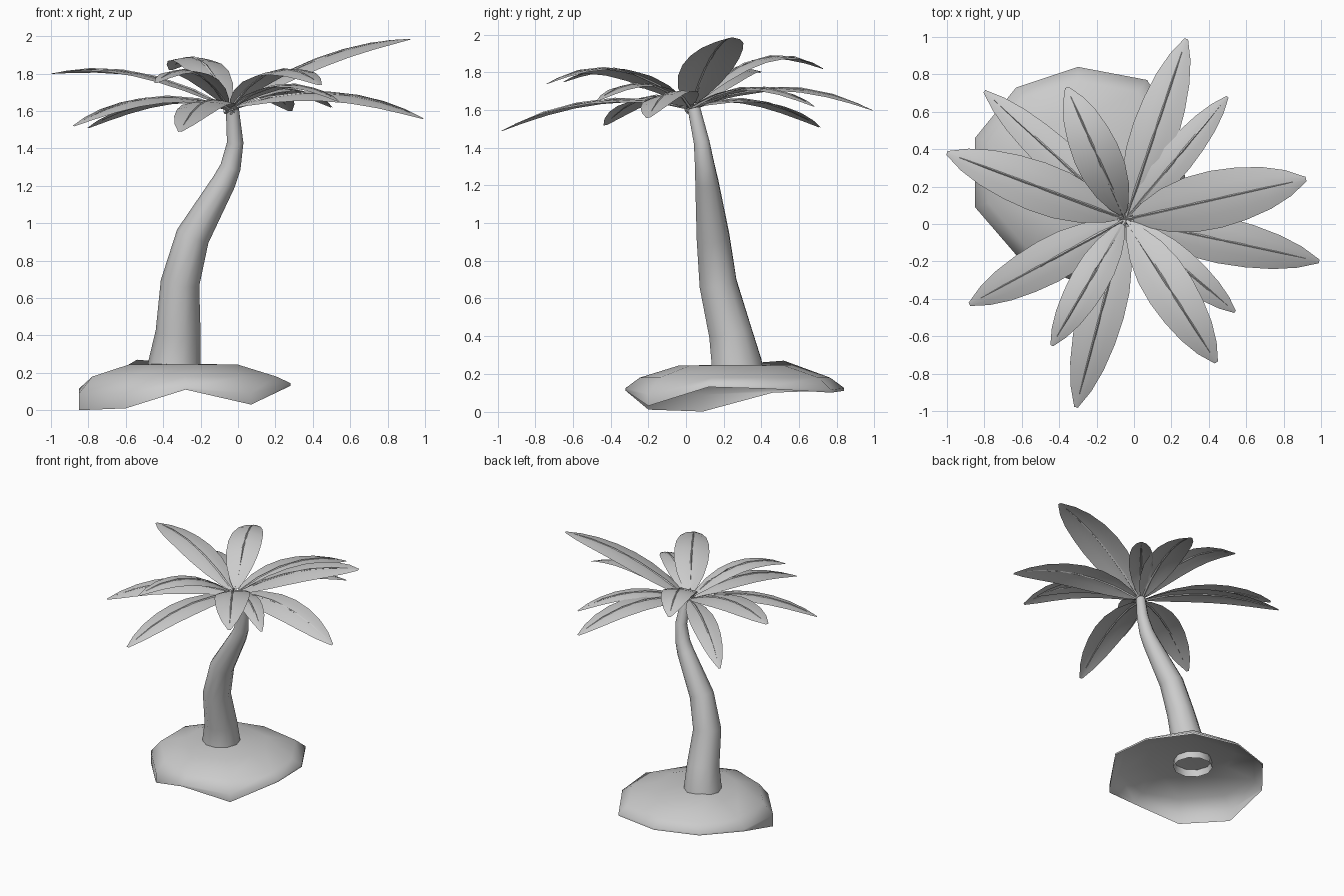
import bpy, math
from mathutils import Vector

if "Cube" in bpy.data.objects:
    bpy.data.objects.remove(bpy.data.objects["Cube"])


def make(name, verts, faces, angle=60):
    me = bpy.data.meshes.new(name)
    me.from_pydata([tuple(v) for v in verts], [], faces)
    ob = bpy.data.objects.new(name, me)
    bpy.context.collection.objects.link(ob)
    bpy.ops.object.select_all(action='DESELECT')
    ob.select_set(True)
    bpy.context.view_layer.objects.active = ob
    bpy.ops.object.shade_smooth_by_angle(angle=math.radians(angle))
    return ob


def grid_faces(rows, n, closed):
    return [(r * n + i, r * n + (i + 1) % n, (r + 1) * n + (i + 1) % n, (r + 1) * n + i)
            for r in range(rows - 1) for i in range(n if closed else n - 1)]


def tube(name, path, radii, sides, cap=True):
    verts = []
    for k, p in enumerate(path):
        d = (path[min(k + 1, len(path) - 1)] - path[max(k - 1, 0)]).normalized()
        u = Vector((0, 1, 0)).cross(d) if abs(d.y) < 0.8 else Vector((1, 0, 0)).cross(d)
        u.normalize()
        v = d.cross(u)
        for i in range(sides):
            a = 2 * math.pi * i / sides
            verts.append(p + (u * math.cos(a) + v * math.sin(a)) * radii[k])
    faces = grid_faces(len(path), sides, True)
    if cap:
        faces.append(tuple(range(len(verts) - sides, len(verts))))
    return make(name, verts, faces)


# Sand mound: open shell with an uneven rim
rim = [(0.28, 0.12, 0.13), (0.26, 0.45, 0.12), (0.07, 0.77, 0.10), (-0.30, 0.84, 0.11),
       (-0.63, 0.73, 0.11), (-0.85, 0.46, 0.10), (-0.85, 0.09, 0.00), (-0.60, -0.20, 0.01),
       (-0.28, -0.32, 0.11), (0.07, -0.20, 0.03)]
cx, cy = -0.30, 0.26
verts = list(rim)
for s, z in ((1.0, None), (0.87, 0.18), (0.52, 0.243)):
    for x, y, rz in rim:
        verts.append((cx + (x - cx) * s, cy + (y - cy) * s,
                      max(rz + 0.015, 0.09) if z is None else z))
verts[34] = (-0.54, 0.52, 0.27)          # small bump behind the trunk
verts.append((cx, cy, 0.25))
faces = grid_faces(4, 10, True) + [(30 + i, 30 + (i + 1) % 10, 40) for i in range(10)]
make("sand_mound", verts, faces)

# Curved tapering trunk
trunk = [(-0.34, 0.27, 0.19, 0.146), (-0.34, 0.27, 0.25, 0.14), (-0.32, 0.235, 0.42, 0.12),
         (-0.31, 0.17, 0.68, 0.104), (-0.242, 0.143, 0.93, 0.091), (-0.075, 0.11, 1.22, 0.064),
         (-0.04, 0.1, 1.3, 0.055), (-0.015, 0.083, 1.43, 0.044), (-0.03, 0.042, 1.61, 0.035)]
tube("trunk", [Vector(p[:3]) for p in trunk], [p[3] for p in trunk], 10)

# Leaves: tip x, y, z, height at mid length, full width, sideways tilt
leaves = [(0.28, 0.99, 1.60, 1.72, 0.25, 0), (0.50, 0.68, 1.62, 1.72, 0.18, 0),
          (0.92, 0.24, 1.985, 1.88, 0.31, -0.12), (0.99, -0.20, 1.56, 1.695, 0.25, -0.2),
          (0.54, -0.47, 1.65, 1.74, 0.18, 0), (0.44, -0.74, 1.74, 1.815, 0.26, -0.1),
          (-0.31, -0.98, 1.49, 1.65, 0.25, 0), (-0.44, -0.65, 1.75, 1.81, 0.20, 0),
          (-0.88, -0.43, 1.52, 1.67, 0.24, 0.1), (-1.00, 0.38, 1.80, 1.80, 0.27, -0.05),
          (-0.80, 0.71, 1.51, 1.65, 0.20, 0), (-0.36, 0.73, 1.82, 1.87, 0.25, 0)]
shape = [(0.04, 0.15), (0.10, 0.42), (0.22, 0.76), (0.36, 0.96), (0.5, 1.0),
         (0.64, 0.92), (0.78, 0.74), (0.90, 0.46), (1.0, 0.08)]
start = Vector((-0.045, 0.025, 1.61))
for n, (x, y, z, mz, w, tilt) in enumerate(leaves):
    tip = Vector((x, y, z))
    mid = (start + tip) / 2
    mid.z = mz
    ctrl = 2 * mid - (start + tip) / 2

    def at(t):
        return start * (1 - t) ** 2 + ctrl * 2 * t * (1 - t) + tip * t * t

    side = (tip - start).cross(Vector((0, 0, 1))).normalized() + Vector((0, 0, tilt))
    verts = []
    for t, k in shape:
        half = w / 2 * k
        for s in (-1, -0.5, 0, 0.5, 1):
            verts.append(at(t) + side * half * s - Vector((0, 0, 0.14 * half * s * s)))
    make(f"leaf_{n + 1}", verts, grid_faces(len(shape), 5, False))
    # Thin rib along the middle of the leaf
    ts = [-0.03, 0.2, 0.4, 0.6, 0.78, 0.93]
    tube(f"leaf_rib_{n + 1}", [at(t) + Vector((0, 0, 0.001)) for t in ts],
         [0.009, 0.008, 0.007, 0.006, 0.005, 0.001], 4)
